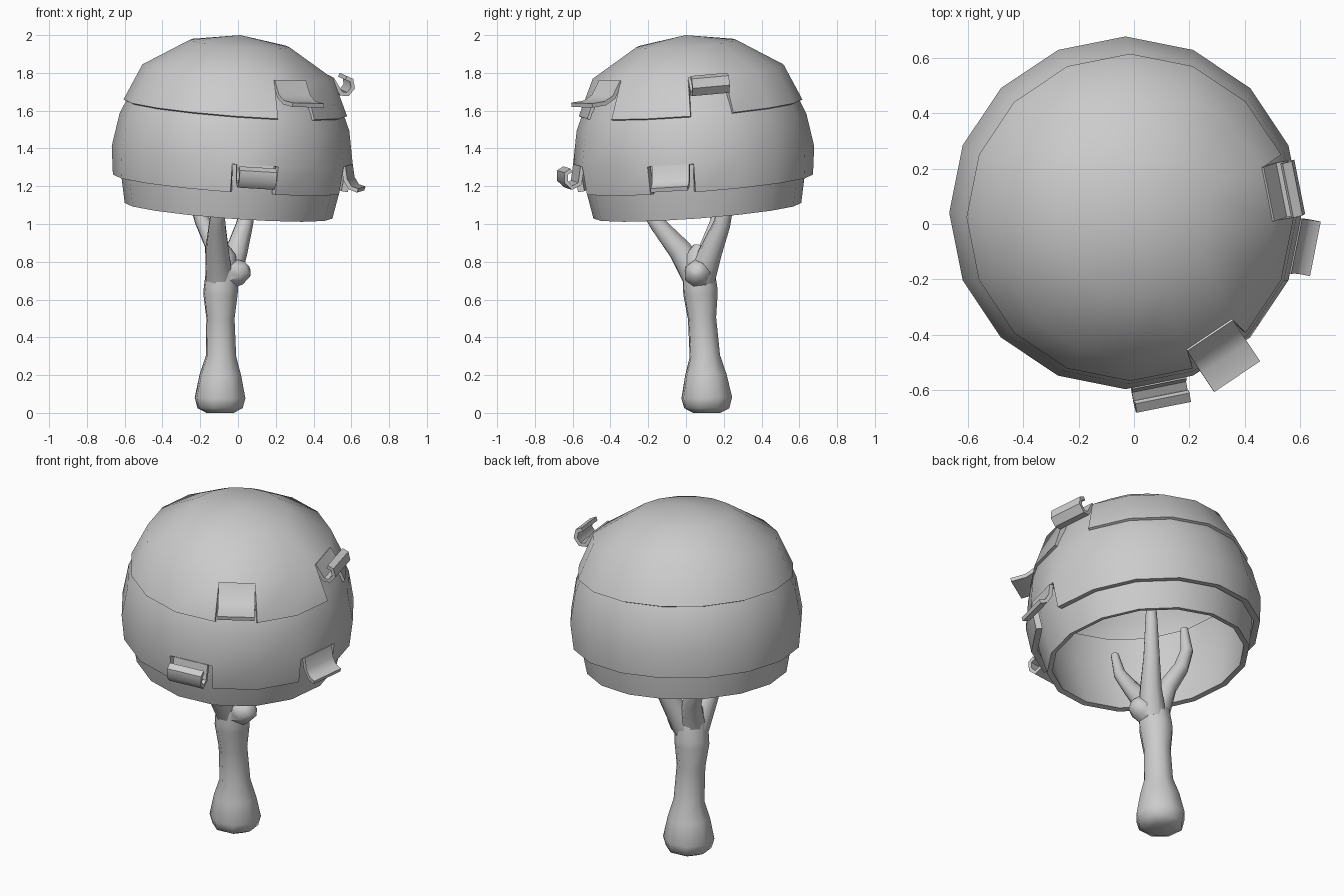
import bpy, math
from mathutils import Vector

if "Cube" in bpy.data.objects:
    bpy.data.objects.remove(bpy.data.objects["Cube"])

SIDES = 16
grey = bpy.data.materials.new("plain_grey")
grey.diffuse_color = (0.6, 0.6, 0.6, 1)
grey.use_nodes = True
grey.node_tree.nodes["Principled BSDF"].inputs["Base Color"].default_value = grey.diffuse_color


def canopy(x, y, h):
    """Canopy space to world: the crown leans towards front right."""
    return (x - 0.05 + 0.066 * h, y + 0.06 - 0.066 * h,
            1.07 + h - 0.075 * x + 0.075 * y)


def make(name, verts, faces, thick=0, offset=-1, angle=50):
    me = bpy.data.meshes.new(name)
    me.from_pydata(verts, [], faces)
    me.materials.append(grey)
    ob = bpy.data.objects.new(name, me)
    bpy.context.collection.objects.link(ob)
    bpy.ops.object.select_all(action='DESELECT')
    ob.select_set(True)
    bpy.context.view_layer.objects.active = ob
    if thick:
        m = ob.modifiers.new("thickness", 'SOLIDIFY')
        m.thickness, m.offset = thick, offset
        bpy.ops.object.modifier_apply(modifier=m.name)
    bpy.ops.object.shade_smooth_by_angle(angle=math.radians(angle))
    return ob


def layer(name, profile, thick, notches=(), top=None):
    """Sixteen-sided shell, profile from rim upwards; notches are open rim sectors."""
    verts, faces = [], []
    for r, h in profile:
        for j in range(SIDES):
            a = 2 * math.pi * j / SIDES
            verts.append(canopy(r * math.cos(a), r * math.sin(a), h))
    for i in range(len(profile) - 1):
        for j in range(SIDES):
            if i == 0 and j in notches:
                continue
            k = (j + 1) % SIDES
            a, b = i * SIDES, (i + 1) * SIDES
            faces.append((a + j, a + k, b + k, b + j))
    if top is not None:
        verts.append(canopy(0, 0, top))
        a = (len(profile) - 1) * SIDES
        faces += [(a + j, a + (j + 1) % SIDES, len(verts) - 1) for j in range(SIDES)]
    return make(name, verts, faces, thick)


def flap(name, sector, path, half=0.1):
    """Bent leaf strip growing out of a notch."""
    a = 2 * math.pi * (sector + 0.5) / SIDES
    c, s = math.cos(a), math.sin(a)
    verts = [canopy(r * c - t * s, r * s + t * c, h)
             for r, h in path for t in (-half, half)]
    faces = [(2 * i, 2 * i + 2, 2 * i + 3, 2 * i + 1) for i in range(len(path) - 1)]
    return make(name, verts, faces, 0.022, 0)


def tube(name, path, sides=8):
    """Tapering limb through (x, y, z, radius) points."""
    pts = [Vector(p[:3]) for p in path]
    verts, faces = [], []
    for i, p in enumerate(pts):
        d = (pts[min(i + 1, len(pts) - 1)] - pts[max(i - 1, 0)]).normalized()
        ref = Vector((0.3, 1, 0))
        u = (ref - d * ref.dot(d)).normalized()
        v = d.cross(u)
        for j in range(sides):
            a = 2 * math.pi * j / sides
            verts.append(p + path[i][3] * (u * math.cos(a) + v * math.sin(a)))
    for i in range(len(pts) - 1):
        for j in range(sides):
            k = (j + 1) % sides
            a, b = i * sides, (i + 1) * sides
            faces.append((a + j, a + k, b + k, b + j))
    n = len(verts)
    faces += [tuple(range(sides))[::-1], tuple(range(n - sides, n))]
    return make(name, verts, faces)


# Crown: lower band, middle band and top cap, each tucked under the next
layer("lower_foliage", [(0.55, 0), (0.577, 0.14), (0.592, 0.3), (0.57, 0.45)], 0.03)
layer("middle_foliage", [(0.622, 0.145), (0.638, 0.295), (0.608, 0.47),
                         (0.565, 0.57), (0.455, 0.75)], 0.035, notches=(12, 15))
layer("top_foliage", [(0.592, 0.545), (0.505, 0.737), (0.265, 0.885)], 0.03,
      notches=(0, 13), top=0.93)

# Leaf flaps: two curled up, two flared out
flap("top_flared_leaf", 13, [(0.49, 0.737), (0.545, 0.66), (0.60, 0.634), (0.685, 0.63)])
flap("top_curled_leaf", 0, [(0.49, 0.737), (0.545, 0.66), (0.58, 0.66), (0.605, 0.695),
                            (0.595, 0.735), (0.565, 0.745)])
flap("middle_curled_leaf", 12, [(0.62, 0.295), (0.64, 0.205), (0.682, 0.188),
                                (0.712, 0.22), (0.71, 0.265), (0.68, 0.28)])
flap("middle_flared_leaf", 15, [(0.62, 0.295), (0.635, 0.225), (0.665, 0.185), (0.705, 0.175)])

# Trunk with flared foot
tube("trunk", [(-0.095, 0.11, 0.0, 0.075), (-0.095, 0.11, 0.025, 0.125),
               (-0.095, 0.11, 0.08, 0.14), (-0.093, 0.105, 0.2, 0.115),
               (-0.09, 0.1, 0.3, 0.084), (-0.093, 0.085, 0.5, 0.078),
               (-0.093, 0.077, 0.63, 0.095), (-0.09, 0.075, 0.66, 0.095),
               (-0.085, 0.068, 0.75, 0.088), (-0.08, 0.065, 0.84, 0.07),
               (-0.08, 0.07, 0.89, 0.03)])

# Branches and short broken stub
tube("front_branch", [(-0.1, 0.05, 0.72, 0.075), (-0.11, -0.03, 0.86, 0.066),
                      (-0.11, -0.15, 1.0, 0.046), (-0.1, -0.24, 1.13, 0.034),
                      (-0.09, -0.27, 1.26, 0.022)])
tube("right_branch", [(-0.06, 0.08, 0.72, 0.08), (-0.01, 0.13, 0.85, 0.062),
                      (0.035, 0.19, 1.0, 0.047), (0.07, 0.23, 1.18, 0.036),
                      (0.09, 0.25, 1.38, 0.022)])
tube("left_branch", [(-0.1, 0.08, 0.75, 0.07), (-0.13, 0.13, 0.9, 0.052),
                     (-0.19, 0.17, 1.02, 0.042), (-0.23, 0.17, 1.14, 0.036),
                     (-0.22, 0.16, 1.28, 0.022)])
tube("branch_stub", [(-0.07, 0.07, 0.73, 0.085), (0.01, 0.06, 0.745, 0.07),
                     (0.05, 0.055, 0.76, 0.045), (0.06, 0.053, 0.763, 0.02)], 7)
